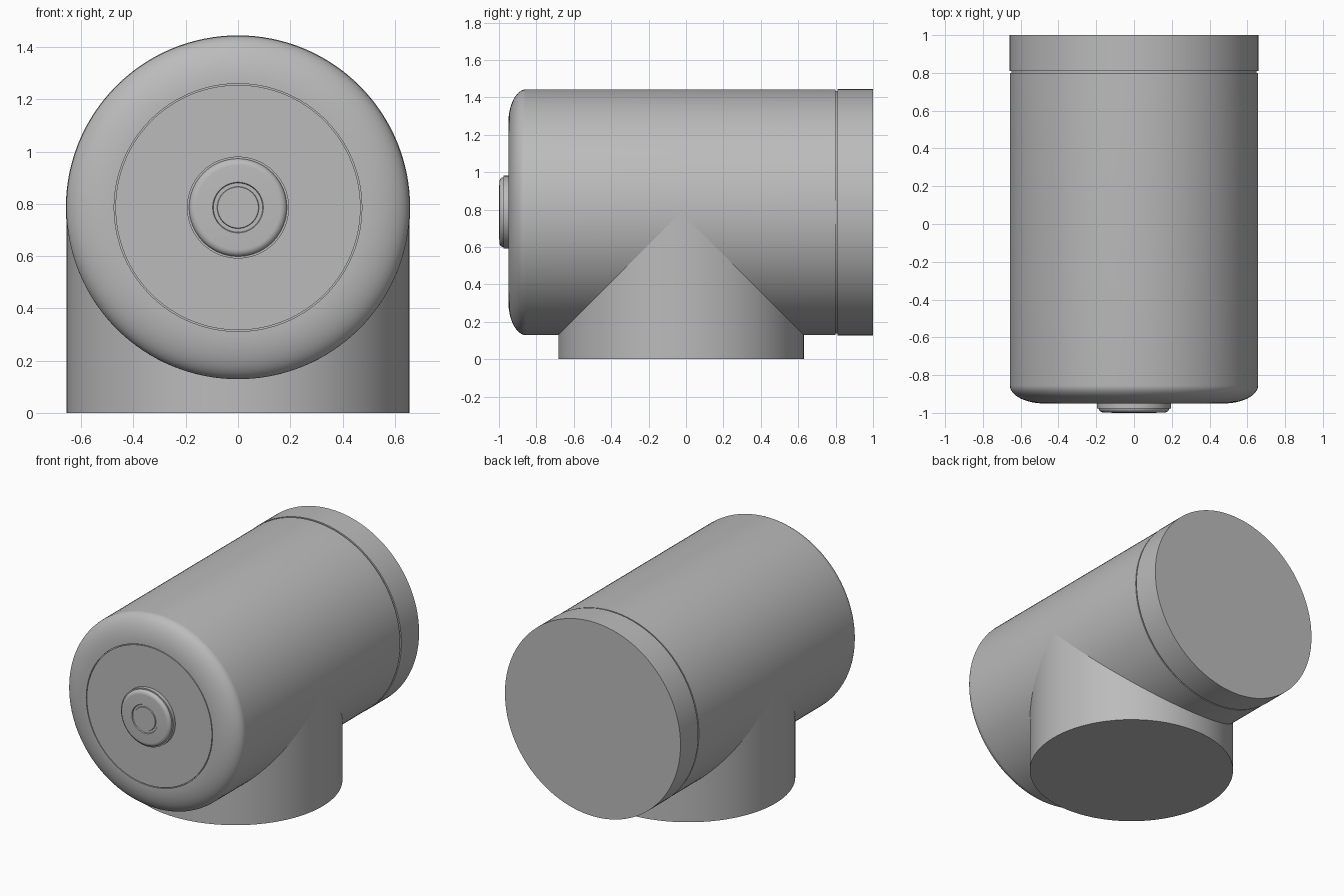
import bpy, bmesh, math
from mathutils import Matrix

cube = bpy.data.objects.get("Cube")
if cube:
    bpy.data.objects.remove(cube, do_unlink=True)

R = 0.657          # pipe radius
AXIS_Z = 0.786     # height of the horizontal axis
SEGMENTS = 128

grey = bpy.data.materials.new("plain grey")
grey.use_nodes = True
colour = (0.5, 0.5, 0.5, 1)
grey.diffuse_color = colour
grey.node_tree.nodes["Principled BSDF"].inputs["Base Color"].default_value = colour


def lathe(name, profile, matrix):
    """Spin (radius, height) points round local z and cap both ends."""
    bm = bmesh.new()
    rings = []
    for r, h in profile:
        rings.append([bm.verts.new((r * math.cos(a), r * math.sin(a), h))
                      for a in (math.tau * i / SEGMENTS for i in range(SEGMENTS))])
    for low, high in zip(rings, rings[1:]):
        for i in range(SEGMENTS):
            j = (i + 1) % SEGMENTS
            bm.faces.new((low[i], low[j], high[j], high[i]))
    bm.faces.new(rings[0][::-1])
    bm.faces.new(rings[-1])
    bmesh.ops.recalc_face_normals(bm, faces=bm.faces)
    mesh = bpy.data.meshes.new(name)
    bm.to_mesh(mesh)
    bm.free()
    mesh.materials.append(grey)
    obj = bpy.data.objects.new(name, mesh)
    bpy.context.collection.objects.link(obj)
    obj.matrix_world = matrix
    bpy.ops.object.select_all(action='DESELECT')
    obj.select_set(True)
    bpy.context.view_layer.objects.active = obj
    bpy.ops.object.shade_smooth_by_angle(angle=math.radians(25))
    return obj


def rounded(r_in, r_out, h_side, h_end, steps):
    """Elliptical quarter round from the side wall in to the end face."""
    return [(r_in + (r_out - r_in) * math.cos(t), h_side + (h_end - h_side) * math.sin(t))
            for t in (math.pi / 2 * i / steps for i in range(steps + 1))]


# Local z points to the front (-y) for all horizontal parts
horizontal = Matrix.Translation((0, 0, AXIS_Z)) @ Matrix.Rotation(math.pi / 2, 4, 'X')

# Main run with a rounded front rim and a hairline groove round its face
lathe("main_pipe",
      [(R, -0.80), (R, 0.855)] + rounded(0.474, R, 0.855, 0.95, 16)[1:]
      + [(0.474, 0.942), (0.469, 0.942), (0.469, 0.95)], horizontal)

# Rear collar, set off by a narrow groove
lathe("groove_neck", [(R - 0.008, -0.82), (R - 0.008, -0.79)], horizontal)
lathe("rear_collar", [(R + 0.002, -1.0), (R + 0.002, -0.925), (R + 0.002, -0.81)], horizontal)

# Centre plug: base disc, rounded cap and ring groove
lathe("plug_base", [(0.195, 0.94), (0.195, 0.976)], horizontal)
lathe("plug_cap",
      [(0.19, 0.97)] + rounded(0.16, 0.187, 0.976, 0.998, 8)
      + [(0.097, 1.0), (0.094, 0.994), (0.08, 0.994), (0.078, 1.0)], horizontal)

# Vertical branch, meeting the main run in a mitre
lathe("branch_pipe", [(R, 0), (R, AXIS_Z - 0.002)], Matrix.Translation((0, -0.026, 0)))
